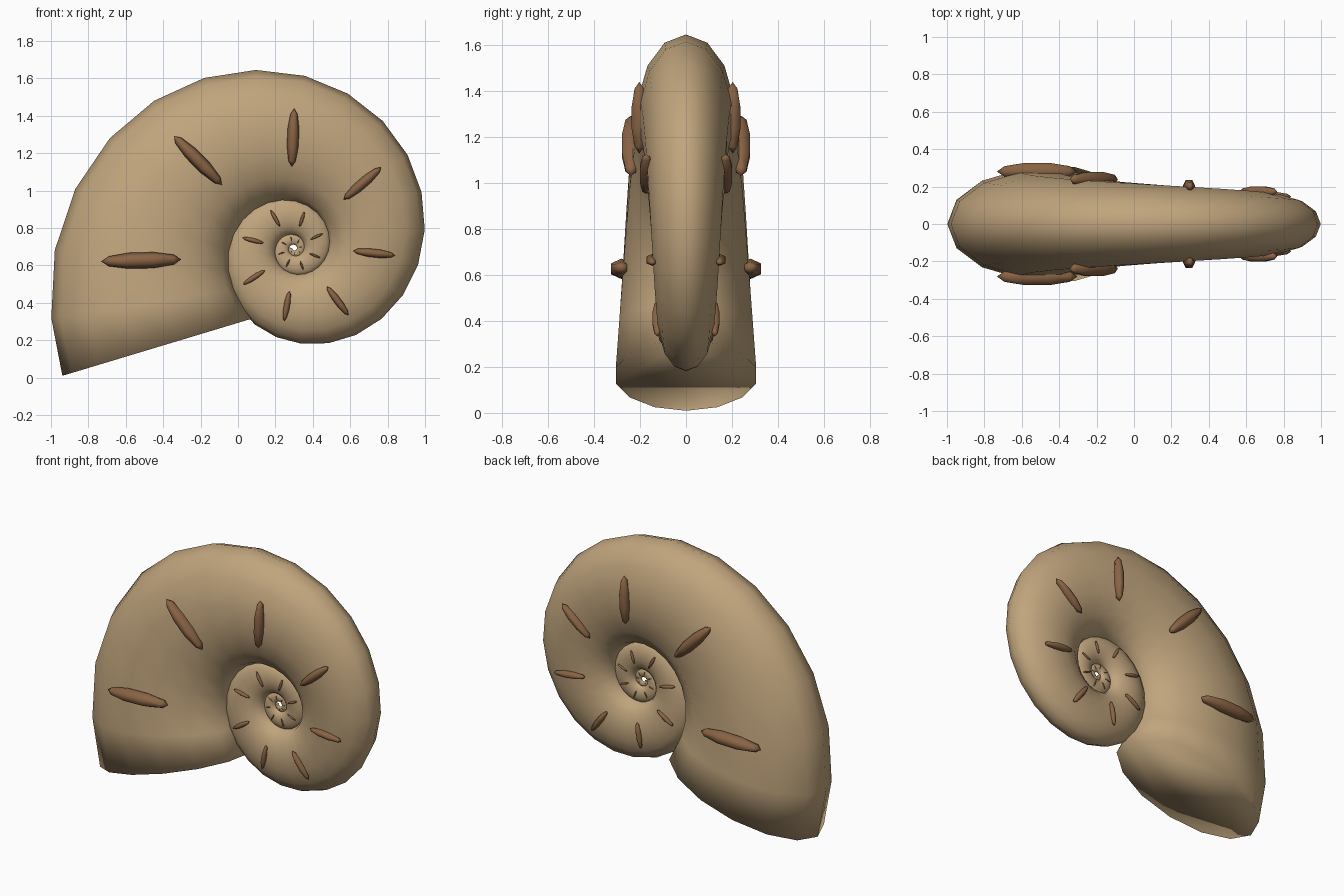
import bpy, bmesh, math
from mathutils import Matrix, Vector

if "Cube" in bpy.data.objects:
    bpy.data.objects.remove(bpy.data.objects["Cube"])

CX, CZ = 0.30, 0.69                  # spiral axis
RINGS, SIDES = 72, 14
STEP = math.radians(15.65)
GROWTH = 0.198                       # log spiral growth per radian
START = math.radians(215.8)          # angle of the mouth ring


def material(name, col):
    m = bpy.data.materials.new(name)
    m.diffuse_color = (*col, 1)
    m.use_nodes = True
    m.node_tree.nodes["Principled BSDF"].inputs["Base Color"].default_value = m.diffuse_color
    return m


tan = material("tan_shell", (0.53, 0.375, 0.205))
brown = material("brown_rib", (0.25, 0.125, 0.058))


def add_object(name, bm, mat):
    bmesh.ops.recalc_face_normals(bm, faces=bm.faces)
    for f in bm.faces:
        f.smooth = True
    me = bpy.data.meshes.new(name)
    bm.to_mesh(me)
    bm.free()
    me.materials.append(mat)
    ob = bpy.data.objects.new(name, me)
    bpy.context.collection.objects.link(ob)
    return ob


def station(i):
    """Angle, size factor and centre of ring i, counted inward from the mouth."""
    a = START - i * STEP
    s = math.exp(-GROWTH * i * STEP)
    r = 0.902 * s
    return a, s, Vector((CX + r * math.cos(a), 0, CZ + r * math.sin(a)))


# Coiled shell: elliptical rings swept along the spiral, closed at both ends
bm = bmesh.new()
rings = []
for i in range(RINGS + 1):
    a, s, c = station(i)
    d = a - math.atan(GROWTH)
    if i == 0:
        d -= STEP / 2                # mouth is cut square to the last segment
    out = Vector((math.cos(d), 0, math.sin(d)))
    ring = []
    for k in range(SIDES):
        t = 2 * math.pi * k / SIDES
        p = c + out * (0.53 * s * math.cos(t))
        p.y = 0.313 * s * math.sin(t)
        ring.append(bm.verts.new(p))
    rings.append(ring)
for p, q in zip(rings, rings[1:]):
    for k in range(SIDES):
        n = (k + 1) % SIDES
        bm.faces.new((p[k], p[n], q[n], q[k]))
bm.faces.new(rings[0])
bm.faces.new(rings[-1])
add_object("coiled_shell", bm, tan)

# Raised ribs: slim spindles on both flanks at every third ring
bm = bmesh.new()
for i in range(2, RINGS, 3):
    a, s, c = station(i)
    d = a - math.radians(3)
    out = Vector((math.cos(d), 0, math.sin(d)))
    along = Vector((-math.sin(d), 0, math.cos(d)))
    for side in (-1, 1):
        pos = c + out * (0.012 * s) + Vector((0, side * 0.313 * s, 0))
        axes = (Vector((0, side * 0.062 * s, 0)), along * 0.05 * s, out * 0.24 * s)
        m = Matrix([[ax[r] for ax in axes] + [pos[r]] for r in range(3)] + [[0, 0, 0, 1]])
        bmesh.ops.create_uvsphere(bm, u_segments=6, v_segments=5, radius=1, matrix=m)
add_object("flank_ribs", bm, brown)
